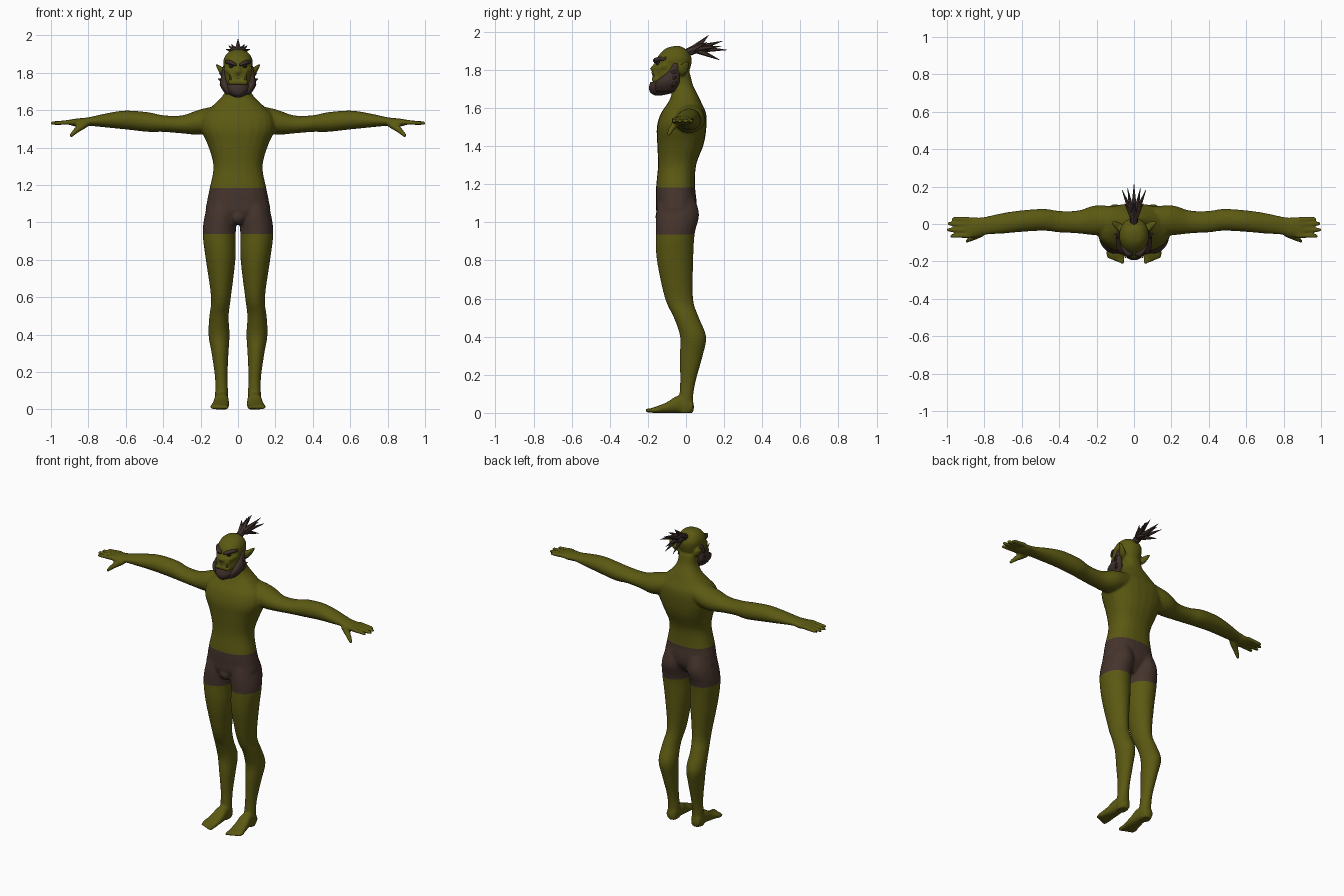
import bpy, bmesh
from math import cos, sin, pi, copysign
from mathutils import Vector, Matrix

if "Cube" in bpy.data.objects:
    bpy.data.objects.remove(bpy.data.objects["Cube"], do_unlink=True)


def material(name, r, g, b):
    mat = bpy.data.materials.new(name)
    mat.use_nodes = True
    colour = (r, g, b, 1)
    mat.diffuse_color = colour
    shader = next(n for n in mat.node_tree.nodes if n.type == "BSDF_PRINCIPLED")
    shader.inputs["Base Color"].default_value = colour
    shader.inputs["Roughness"].default_value = 0.8
    return mat


SKIN = material("olive skin", 0.105, 0.1, 0.006)
CLOTH = material("brown cloth", 0.06, 0.034, 0.026)
HAIR = material("dark brown hair", 0.05, 0.03, 0.024)
DARK = material("near black", 0.015, 0.012, 0.008)
TUSK = material("dull ivory", 0.17, 0.15, 0.06)


def spline(a, b, c, d, t):
    """Catmull-Rom blend of four rings."""
    return [q + t * ((r - p) + t * (2 * p - 5 * q + 4 * r - s + t * (3 * (q - r) + s - p))) / 2
            for p, q, r, s in zip(a, b, c, d)]


def loft(bm, axis, rings, power=2.0, sides=24, steps=4):
    """Skin rounded rings; each ring is (position on axis, low/high, low/high)."""
    padded = [rings[0], *rings, rings[-1]]
    dense = [spline(*padded[i:i + 4], k / steps)
             for i in range(len(rings) - 1) for k in range(steps)] + [rings[-1]]
    loops = []
    for pos, a0, a1, b0, b1 in dense:
        loop = []
        for k in range(sides):
            c, s = cos(2 * pi * k / sides), sin(2 * pi * k / sides)
            u = copysign(abs(c) ** (2 / power), c)
            v = copysign(abs(s) ** (2 / power), s)
            co = [(a0 + a1 + u * (a1 - a0)) / 2, (b0 + b1 + v * (b1 - b0)) / 2]
            co.insert(axis, pos)
            loop.append(bm.verts.new(co))
        loops.append(loop)
    for lo, hi in zip(loops, loops[1:]):
        for k in range(sides):
            n = (k + 1) % sides
            bm.faces.new((lo[k], lo[n], hi[n], hi[k]))
    bm.faces.new(loops[0])
    bm.faces.new(loops[-1])


def centred(bm, rings, power=2.0):
    """Vertical loft symmetric in x; rings are (z, half width, front, back)."""
    loft(bm, 2, [(z, -w, w, y0, y1) for z, w, y0, y1 in rings], power)


def ball(bm, at, r):
    bmesh.ops.create_uvsphere(bm, u_segments=12, v_segments=8, radius=r,
                              matrix=Matrix.Translation(at))


def limb(bm, start, end, r1, r2, sides=12, round_ends=True):
    p, q = Vector(start), Vector(end)
    turn = (q - p).to_track_quat("Z", "Y").to_matrix().to_4x4()
    bmesh.ops.create_cone(bm, cap_ends=True, segments=sides, radius1=r1, radius2=r2,
                          depth=(q - p).length,
                          matrix=Matrix.Translation((p + q) / 2) @ turn)
    if round_ends:
        ball(bm, p, r1)
        ball(bm, q, r2)


def mirror(bm):
    copy = bmesh.ops.duplicate(bm, geom=bm.verts[:] + bm.edges[:] + bm.faces[:])["geom"]
    for v in copy:
        if isinstance(v, bmesh.types.BMVert):
            v.co.x *= -1


def finish(name, bm, *mats, smooth=True):
    bmesh.ops.recalc_face_normals(bm, faces=bm.faces[:])
    mesh = bpy.data.meshes.new(name)
    bm.to_mesh(mesh)
    bm.free()
    for mat in mats:
        mesh.materials.append(mat)
    mesh.polygons.foreach_set("use_smooth", [smooth] * len(mesh.polygons))
    obj = bpy.data.objects.new(name, mesh)
    bpy.context.collection.objects.link(obj)
    return obj


# Left arm, hand, fingers and thumb
bm = bmesh.new()
loft(bm, 0, [(.08, -.05, .09, 1.5, 1.63), (.2, -.06, .1, 1.47, 1.605),
             (.3, -.05, .072, 1.476, 1.572), (.4, -.045, .07, 1.484, 1.573),
             (.48, -.036, .081, 1.484, 1.589), (.6, -.042, .073, 1.497, 1.598),
             (.7, -.051, .059, 1.507, 1.584), (.8, -.058, .038, 1.516, 1.562),
             (.85, -.072, .036, 1.509, 1.557), (.9, -.075, .037, 1.521, 1.55)])
for y, tip_x, tip_y in ((.024, .965, .028), (-.004, .988, .002),
                        (-.033, .993, -.031), (-.062, .975, -.064)):
    limb(bm, (.88, y, 1.537), (tip_x, tip_y, 1.53), .0145, .011)
limb(bm, (.82, -.05, 1.525), (.865, -.075, 1.492), .022, .016)
limb(bm, (.865, -.075, 1.492), (.892, -.09, 1.465), .016, .011)

# Left leg, foot and toes
loft(bm, 2, [(1.13, .01, .15, -.14, .045), (1.04, .005, .177, -.157, .069),
             (.94, .012, .189, -.159, .046), (.8, .014, .172, -.153, .038),
             (.6, .038, .144, -.11, .037), (.5, .05, .153, -.064, .068),
             (.4, .045, .158, -.031, .106), (.3, .051, .141, -.033, .088),
             (.17, .056, .123, -.031, .052), (.08, .052, .123, -.036, .037),
             (.03, .052, .126, -.045, .043), (0, .057, .121, -.04, .036)])
loft(bm, 1, [(.035, .057, .12, 0, .07), (-.04, .05, .126, 0, .09),
             (-.1, .048, .136, 0, .056), (-.15, .049, .145, 0, .036),
             (-.18, .055, .14, 0, .026)], 2.5)
for k in range(5):
    x = .062 + .0185 * k
    limb(bm, (x, -.15, .014), (x, -.203 + .007 * k, .012), .013, .012 - .0005 * k)

# Left ear, cheekbone and nostril
loft(bm, 0, [(.055, -.05, -.005, 1.765, 1.81), (.085, -.04, .012, 1.778, 1.832),
             (.105, -.018, .017, 1.81, 1.844), (.119, -.002, .014, 1.836, 1.85)])
limb(bm, (.035, -.145, 1.805), (.06, -.11, 1.82), .02, .018)
ball(bm, (.017, -.162, 1.803), .015)
mirror(bm)

# Torso, neck and head
centred(bm, [(.99, .05, -.12, .0), (1.05, .165, -.154, .045), (1.11, .166, -.157, .055),
             (1.185, .151, -.157, .048), (1.3, .131, -.147, .053), (1.41, .16, -.151, .093),
             (1.5, .198, -.153, .107), (1.57, .19, -.133, .106), (1.62, .14, -.1, .085),
             (1.67, .088, -.076, .062), (1.72, .061, -.08, .037), (1.78, .06, -.09, .022)], 2.35)
centred(bm, [(1.69, .04, -.15, -.04), (1.73, .063, -.165, -.01), (1.78, .072, -.167, .012),
             (1.82, .074, -.158, .026), (1.86, .079, -.153, .03), (1.895, .066, -.128, .014),
             (1.917, .042, -.097, -.012), (1.926, .012, -.06, -.035)], 2.2)
ball(bm, (0, -.118, 1.03), .044)
# Nose and lips
limb(bm, (0, -.145, 1.84), (0, -.174, 1.806), .013, .015)
limb(bm, (-.032, -.158, 1.782), (.032, -.158, 1.782), .016, .016)
limb(bm, (-.038, -.163, 1.75), (.038, -.163, 1.75), .017, .017)

# Fuse the body into one smooth skin
body = finish("body", bm, SKIN, CLOTH)
fuse = body.modifiers.new("fuse", "REMESH")
fuse.mode = "VOXEL"
fuse.voxel_size = 0.007
relax = body.modifiers.new("relax", "SMOOTH")
relax.factor = 0.5
relax.iterations = 6
bpy.context.view_layer.objects.active = body
body.select_set(True)
for mod in ("fuse", "relax"):
    bpy.ops.object.modifier_apply(modifier=mod)

# Shorts: cut clean hems, then colour the band between them
HEM, WAIST = 0.937, 1.183
bm = bmesh.new()
bm.from_mesh(body.data)
for z in (HEM, WAIST):
    bmesh.ops.bisect_plane(bm, geom=bm.verts[:] + bm.edges[:] + bm.faces[:],
                           plane_co=(0, 0, z), plane_no=(0, 0, 1))
for f in bm.faces:
    f.smooth = True
    f.material_index = int(HEM < f.calc_center_median().z < WAIST)
bm.to_mesh(body.data)
bm.free()

# Beard: side whiskers with ragged tips, then the chin
bm = bmesh.new()
loft(bm, 2, [(1.685, .02, .065, -.16, -.06), (1.715, .035, .088, -.165, -.04),
             (1.745, .05, .097, -.155, -.03), (1.785, .056, .089, -.1, -.034),
             (1.835, .062, .081, -.065, -.042)], 2, 10, 2)
for z, out in ((1.725, .098), (1.755, .108), (1.785, .1)):
    limb(bm, (.075, -.07, z), (out, -.05, z + .012), .018, .001, 5, False)
mirror(bm)
centred(bm, [(1.667, .012, -.165, -.125), (1.683, .045, -.188, -.06),
             (1.71, .066, -.194, -.04), (1.738, .062, -.186, -.05)])
finish("beard", bm, HAIR)

# Brows
bm = bmesh.new()
loft(bm, 0, [(.008, -.17, -.14, 1.834, 1.85), (.04, -.172, -.12, 1.842, 1.867),
             (.07, -.13, -.09, 1.852, 1.868)], 2, 10, 3)
mirror(bm)
finish("brows", bm, HAIR)

# Eyes
bm = bmesh.new()
ball(bm, (.034, -.143, 1.836), .014)
mirror(bm)
finish("eyes", bm, DARK)

# Mouth line
bm = bmesh.new()
loft(bm, 0, [(-.045, -.162, -.14, 1.763, 1.768), (0, -.176, -.14, 1.764, 1.771),
             (.045, -.162, -.14, 1.763, 1.768)], 2, 8, 3)
finish("mouth", bm, DARK)

# Tusks
bm = bmesh.new()
limb(bm, (.036, -.165, 1.758), (.046, -.18, 1.79), .008, .002, 8)
mirror(bm)
finish("tusks", bm, TUSK)

# Ponytail: tied root and a fan of faceted spikes
bm = bmesh.new()
for tip in ((.065, .185, 1.925), (.03, .178, 1.852), (.034, .192, 1.952), (.05, .11, 1.945)):
    limb(bm, (.008, .045, 1.91), tip, .02, .001, 6, False)
mirror(bm)
for tip in ((0, .215, 1.905), (0, .118, 1.982)):
    limb(bm, (0, .045, 1.91), tip, .022, .001, 6, False)
limb(bm, (0, .0, 1.888), (0, .06, 1.915), .021, .024, 8)
finish("ponytail", bm, HAIR, smooth=False)
